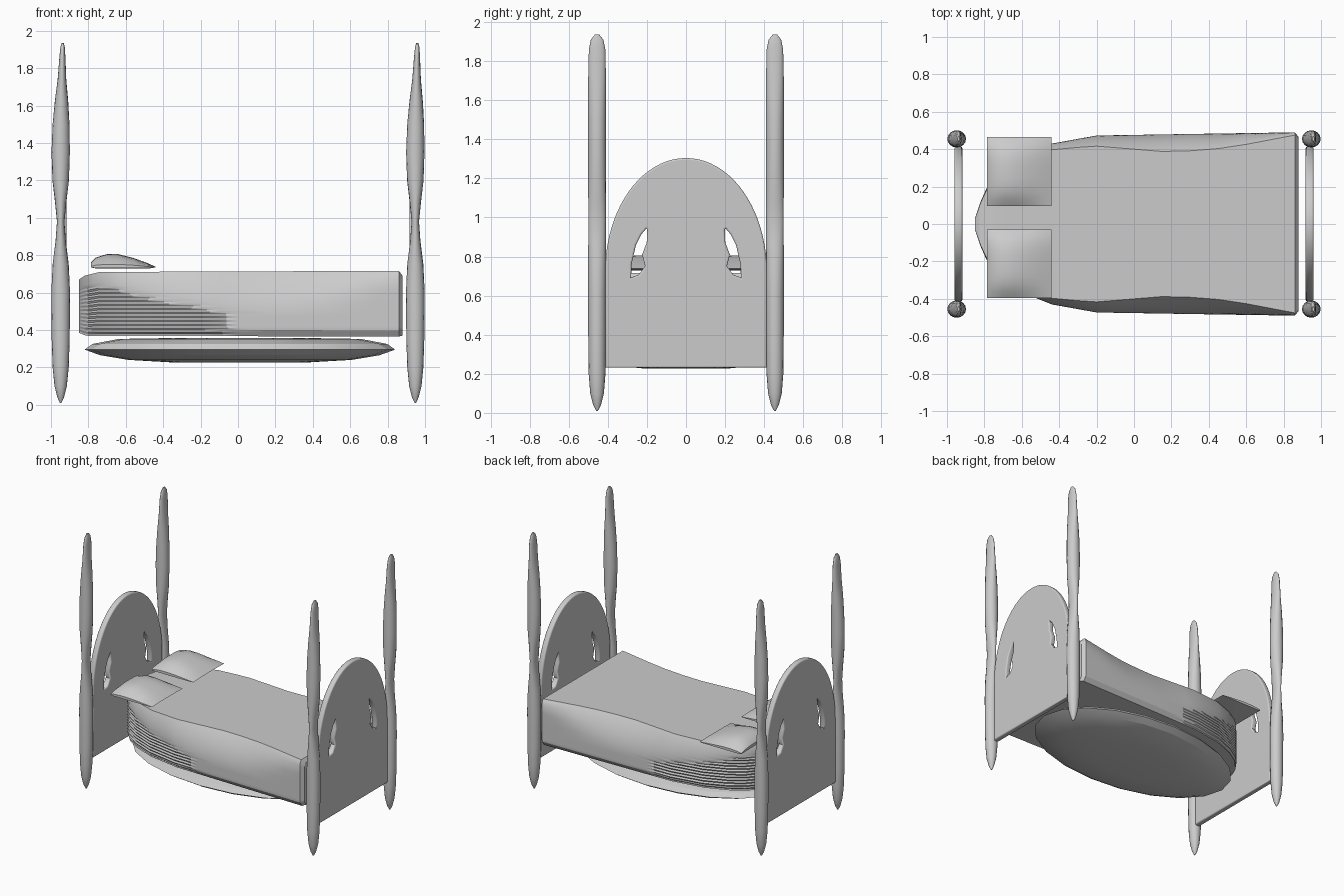
import bpy, bmesh, math
from math import sin, cos, pi, radians

cube = bpy.data.objects.get("Cube")
if cube:
    bpy.data.objects.remove(cube, do_unlink=True)

grey = bpy.data.materials.new("plain_grey")
grey.use_nodes = True
grey.diffuse_color = (0.6, 0.6, 0.6, 1)
grey.node_tree.nodes["Principled BSDF"].inputs["Base Color"].default_value = grey.diffuse_color


def lerp(points, x):
    """Smoothly read a value from a short list of (position, value)."""
    for (a, va), (b, vb) in zip(points, points[1:]):
        if x <= b:
            t = max(0, (x - a) / (b - a))
            return va + (vb - va) * t
    return points[-1][1]


def activate(obj):
    bpy.ops.object.select_all(action='DESELECT')
    obj.select_set(True)
    bpy.context.view_layer.objects.active = obj


def loft(name, rings, angle):
    """Skin a stack of equal closed rings and cap both ends."""
    bm = bmesh.new()
    rows = [[bm.verts.new(p) for p in ring] for ring in rings]
    n = len(rows[0])
    for low, high in zip(rows, rows[1:]):
        for i in range(n):
            j = (i + 1) % n
            bm.faces.new((low[i], low[j], high[j], high[i]))
    bm.faces.new(rows[0])
    bm.faces.new(rows[-1])
    bmesh.ops.recalc_face_normals(bm, faces=bm.faces)
    mesh = bpy.data.meshes.new(name)
    bm.to_mesh(mesh)
    bm.free()
    obj = bpy.data.objects.new(name, mesh)
    bpy.context.collection.objects.link(obj)
    mesh.materials.append(grey)
    activate(obj)
    bpy.ops.object.shade_smooth_by_angle(angle=radians(angle))
    return obj


def ellipse(cx, cy, z, rx, ry, n):
    return [(cx + rx * cos(2 * pi * i / n), cy + ry * sin(2 * pi * i / n), z) for i in range(n)]


# Corner posts: height, half thickness, half depth
post = [(0.01, 0.004, 0.004), (0.04, 0.018, 0.02), (0.1, 0.033, 0.035), (0.2, 0.043, 0.043),
        (0.35, 0.048, 0.045), (0.6, 0.05, 0.046), (0.75, 0.043, 0.046), (0.88, 0.027, 0.045),
        (0.98, 0.02, 0.045), (1.08, 0.03, 0.045), (1.2, 0.044, 0.046), (1.35, 0.049, 0.046),
        (1.5, 0.045, 0.046), (1.62, 0.036, 0.046), (1.74, 0.023, 0.045), (1.86, 0.016, 0.042),
        (1.91, 0.012, 0.032), (1.935, 0.006, 0.012)]
for sx, end in ((-1, "head"), (1, "foot")):
    for sy, side in ((-1, "front"), (1, "back")):
        rings = []
        for z, rx, ry in post:
            lean = 0.01 * max(0, z - 1.4) / 0.5 * (-sx if sx < 0 else 1)
            rings.append(ellipse(sx * 0.948 + lean, sy * 0.455, z, rx, ry, 16))
        loft(f"{end}_{side}_post", rings, 50)

# Arched end boards with a pair of curved openings
hole = [(0.29, 0.68), (0.288, 0.76), (0.265, 0.86), (0.235, 0.92), (0.205, 0.955), (0.19, 0.945),
        (0.192, 0.87), (0.215, 0.81), (0.2, 0.75), (0.235, 0.70)]
arch = [(0.405 * cos(pi * i / 40), 0.72 + 0.575 * sin(pi * i / 40)) for i in range(41)]
outline = [(-0.405, 0.24), (0.405, 0.24)] + arch
for sx, name in ((-1, "headboard"), (1, "footboard")):
    curve = bpy.data.curves.new(name, 'CURVE')
    curve.dimensions = '2D'
    curve.fill_mode = 'BOTH'
    curve.extrude = 0.012
    curve.bevel_depth = 0.009
    curve.bevel_resolution = 2
    for path in (outline, hole, [(-x, y) for x, y in hole]):
        spline = curve.splines.new('POLY')
        spline.points.add(len(path) - 1)
        for point, (x, y) in zip(spline.points, path):
            point.co = (x, y, 0, 1)
        spline.use_cyclic_u = True
    board = bpy.data.objects.new(name, curve)
    board.rotation_euler = (pi / 2, 0, pi / 2)
    board.location.x = sx * 0.939
    bpy.context.collection.objects.link(board)
    curve.materials.append(grey)
    activate(board)
    bpy.ops.object.convert(target='MESH')
    bpy.ops.object.shade_smooth_by_angle(angle=radians(40))

# Lens-shaped base under the mattress
lens = [(0.45, 0.227), (0.72, 0.24), (0.9, 0.265), (1, 0.295), (0.95, 0.325), (0.78, 0.352), (0.5, 0.356)]
loft("bed_base", [ellipse(0.01, 0, z, 0.83 * s, 0.475 * s, 20) for s, z in lens], 15)

# Mattress: rounded at the head, square at the foot, ribbed near the head
plan = [(-0.85, 0.03), (-0.82, 0.12), (-0.78, 0.21), (-0.7, 0.30), (-0.6, 0.365), (-0.44, 0.43),
        (-0.2, 0.473), (0.4, 0.483), (0.86, 0.49), (0.88, 0.465)]
shoulder = [(-0.85, 0.85), (0, 0.3), (0.45, 0.3), (0.86, 0.9)]
slope = [(-0.85, 0.05), (-0.4, 0.08), (0.2, 0.2), (0.5, 0.16), (0.86, 0.03)]
top = [(-0.85, 0.67), (-0.82, 0.69), (-0.74, 0.71), (0.86, 0.716), (0.88, 0.69)]
bottom = [(-0.85, 0.385), (-0.81, 0.368), (0.86, 0.365), (0.88, 0.37)]
LEVELS = 32
stations = [-0.85, -0.835, -0.82, -0.8, -0.78, -0.74, -0.7, -0.65, -0.6, -0.52, -0.44, -0.3, -0.2,
            -0.1, 0, 0.15, 0.3, 0.45, 0.6, 0.73, 0.86, 0.88]
rings = []
for x in stations:
    start, k = lerp(shoulder, x), lerp(slope, x)
    z0, z1 = lerp(bottom, x), lerp(top, x)
    side = []
    for i in range(LEVELS + 1):
        t = i / LEVELS
        s = max(0, (t - start) / (1 - start))
        w = lerp(plan, x) * (1 - k * s * s - 0.05 * max(0, 1 - t / 0.1))
        if x < -0.05 and i % 2 and t < start:
            w -= min(0.008, 0.2 * w)
        side.append((w, z0 + (z1 - z0) * t))
    rings.append([(x, w, z) for w, z in side] + [(x, -w, z) for w, z in reversed(side)])
loft("mattress", rings, 25)

# Pillows: wedge-like cushion section swept across the bed
cushion = [(-0.785, 0.735), (-0.787, 0.76), (-0.76, 0.787), (-0.70, 0.806), (-0.64, 0.805),
           (-0.56, 0.785), (-0.49, 0.76), (-0.44, 0.738), (-0.46, 0.73), (-0.62, 0.728), (-0.76, 0.729)]
for y0, y1, name in ((0.095, 0.465, "back_pillow"), (-0.395, -0.03, "front_pillow")):
    rings = []
    for i in range(11):
        u = i / 10
        puff = 0.25 + 0.75 * (1 - abs(2 * u - 1) ** 3)
        y = y0 + (y1 - y0) * u
        rings.append([(x, y, 0.733 + (z - 0.733) * puff) for x, z in cushion])
    loft(name, rings, 40)
